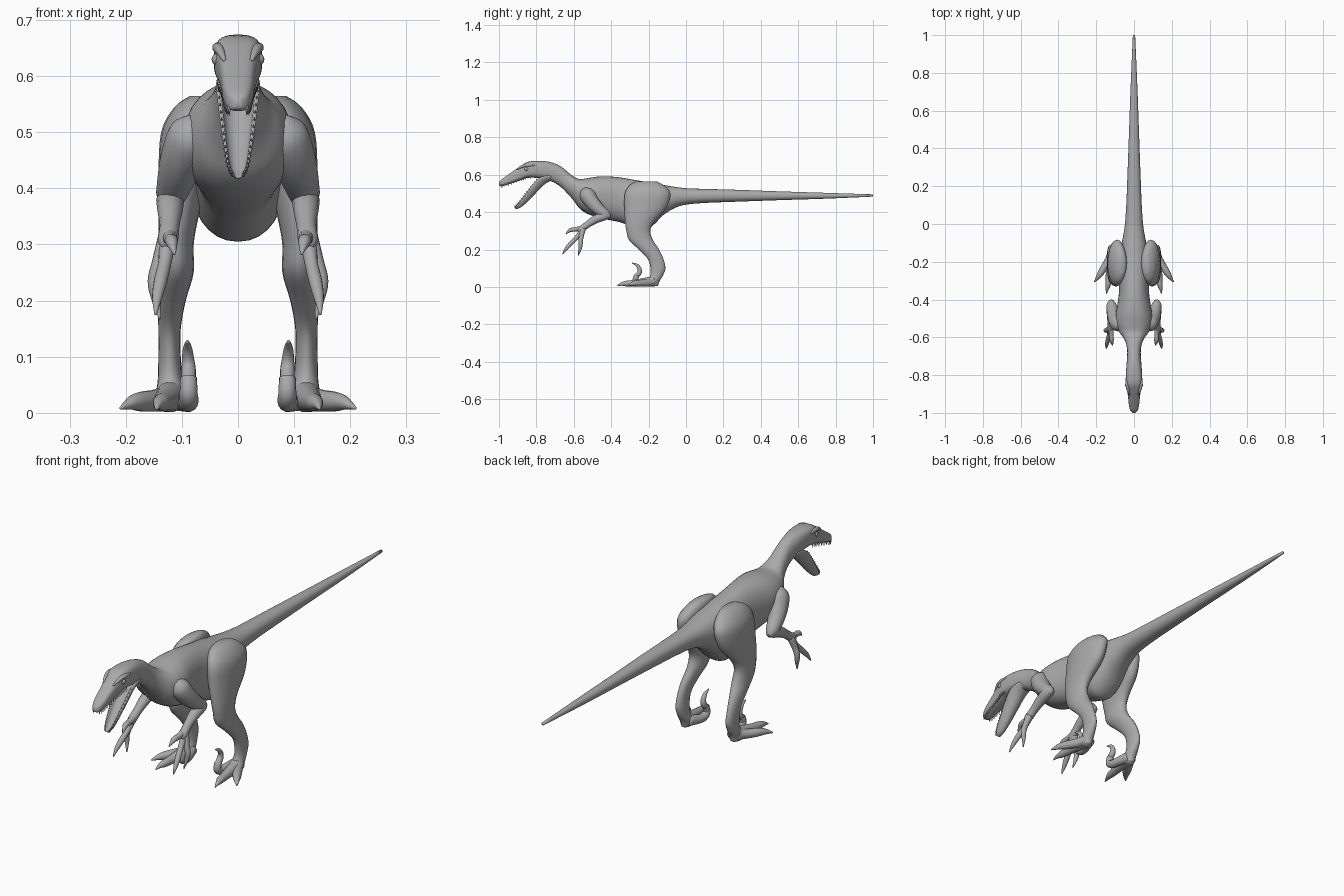
import bpy, bmesh, math
from mathutils import Vector

skin = bpy.data.materials.new("plain grey")
skin.diffuse_color = (0.4, 0.4, 0.4, 1)


def finish(name, bm, mirror=False):
    bmesh.ops.recalc_face_normals(bm, faces=bm.faces)
    for f in bm.faces:
        f.smooth = True
    me = bpy.data.meshes.new(name)
    bm.to_mesh(me)
    bm.free()
    me.materials.append(skin)
    ob = bpy.data.objects.new(name, me)
    bpy.context.collection.objects.link(ob)
    if mirror:
        ob.modifiers.new("mirror", 'MIRROR').use_mirror_merge = False
    return ob


def smooth_rows(rows, n=4):
    """Catmull-Rom resampling of rows of numbers."""
    out = []
    for i in range(len(rows) - 1):
        a, b, c, d = (rows[max(0, min(len(rows) - 1, i + k))] for k in (-1, 0, 1, 2))
        for s in range(n):
            t = s / n
            out.append([0.5 * (2 * q + (r - p) * t + (2 * p - 5 * q + 4 * r - w) * t * t
                               + (3 * q - p - 3 * r + w) * t ** 3)
                        for p, q, r, w in zip(a, b, c, d)])
    return out + [list(rows[-1])]


def loft(name, rings, mirror=False):
    bm = bmesh.new()
    vs = [[bm.verts.new(p) for p in ring] for ring in rings]
    n = len(vs[0])
    for a, b in zip(vs, vs[1:]):
        for i in range(n):
            j = (i + 1) % n
            bm.faces.new((a[i], a[j], b[j], b[i]))
    bm.faces.new(vs[0][::-1])
    bm.faces.new(vs[-1])
    return finish(name, bm, mirror)


def tube(name, rows, sides=14):
    """Mirrored limb along points (x, y, z, radius)."""
    rows = smooth_rows(rows)
    pts = [Vector(r[:3]) for r in rows]
    rings = []
    for i, p in enumerate(pts):
        t = (pts[min(i + 1, len(pts) - 1)] - pts[max(i - 1, 0)]).normalized()
        u = (Vector((1, 0, 0)) - t * t.x).normalized()
        v = t.cross(u)
        r = max(rows[i][3], 0.0015)
        rings.append([p + r * (u * math.cos(a) + v * math.sin(a))
                      for a in (2 * math.pi * k / sides for k in range(sides))])
    return loft(name, rings, True)


def spow(c, p):
    return math.copysign(abs(c) ** (2 / p), c)


# Body from tail tip to snout: y, top z, bottom z, half width
body = [(1, .495, .483, .006), (.75, .503, .472, .017), (.5, .511, .464, .026),
        (.25, .520, .455, .035), (.1, .524, .449, .041), (0, .528, .44, .048),
        (-.06, .535, .422, .057), (-.12, .545, .385, .07), (-.17, .553, .335, .083),
        (-.22, .563, .305, .088), (-.28, .573, .32, .083), (-.35, .585, .345, .079),
        (-.42, .591, .36, .087), (-.48, .589, .375, .097), (-.53, .581, .392, .096),
        (-.57, .577, .42, .08), (-.60, .59, .46, .058), (-.63, .613, .495, .043),
        (-.67, .645, .535, .036), (-.71, .663, .56, .037), (-.75, .672, .573, .040),
        (-.80, .674, .583, .043), (-.845, .669, .583, .042), (-.88, .65, .572, .036),
        (-.92, .622, .558, .031), (-.96, .594, .545, .027), (-.988, .573, .538, .019),
        (-1, .558, .543, .006)]
rings = []
for y, zt, zb, w in smooth_rows(body):
    p = 2.2 + 0.9 * max(0, min(1, (-.72 - y) / .1))
    rings.append([(w * spow(math.cos(a), p), y, (zt + zb) / 2 + (zt - zb) / 2 * spow(math.sin(a), p))
                  for a in (2 * math.pi * k / 32 for k in range(32))])
loft("body_head_and_tail", rings)

# Lower jaw, a hollow trough: y, z of the rim, half width, depth
jaw = [(-.73, .597, .036, .035), (-.785, .583, .039, .046), (-.83, .535, .034, .043),
       (-.87, .485, .027, .037), (-.903, .443, .019, .027), (-.918, .424, .009, .012)]
down = Vector((0, .77, -.64))
rings = []
for y, z, w, h in smooth_rows(jaw):
    c = Vector((0, y, z))
    arc = [math.pi * k / 12 for k in range(13)]
    rings.append([c + Vector((w * math.cos(a), 0, 0)) + down * h * math.sin(a) for a in arc]
                 + [c + Vector((.78 * w * math.cos(a), 0, 0)) + down * .5 * h * math.sin(a)
                    for a in reversed(arc)])
loft("lower_jaw", rings)

# Legs in level slices: z, centre x, centre y, radius x, radius y
leg = [(.565, .065, -.21, .02, .05), (.545, .075, -.21, .038, .09), (.5, .089, -.205, .048, .122),
       (.42, .097, -.218, .045, .112), (.35, .106, -.247, .036, .079), (.3, .110, -.255, .031, .064),
       (.25, .110, -.24, .031, .064), (.2, .118, -.198, .025, .054), (.15, .122, -.163, .020, .042),
       (.1, .122, -.150, .020, .040), (.06, .121, -.158, .022, .034), (.03, .12, -.178, .026, .036),
       (.004, .12, -.18, .02, .03)]
loft("leg", [[(x + rx * math.cos(a), y + ry * math.sin(a), z)
              for a in (2 * math.pi * k / 20 for k in range(20))]
             for z, x, y, rx, ry in smooth_rows(leg)], True)

# Feet: two walking toes and a raised sickle claw
tube("middle_toe", [(.12, -.17, .03, .029), (.125, -.22, .025, .024), (.132, -.28, .02, .018),
                    (.137, -.32, .018, .015), (.142, -.345, .015, .009), (.145, -.367, .007, .002)])
tube("outer_toe", [(.122, -.175, .028, .024), (.145, -.21, .022, .020), (.17, -.25, .02, .018),
                   (.188, -.278, .018, .013), (.21, -.307, .008, .002)])
tube("inner_toe", [(.11, -.17, .028, .024), (.093, -.215, .021, .019), (.088, -.25, .021, .018),
                   (.088, -.270, .036, .016), (.088, -.263, .062, .015)])
tube("sickle_claw", [(.088, -.268, .055, .013), (.088, -.25, .075, .013), (.089, -.248, .095, .011),
                     (.09, -.262, .116, .008), (.09, -.288, .128, .002)])

# Arms
tube("upper_arm", [(.07, -.545, .52, .02), (.082, -.53, .495, .042), (.1, -.50, .45, .039),
                   (.114, -.455, .405, .031), (.12, -.425, .385, .025), (.121, -.405, .375, .012)])
tube("forearm", [(.121, -.405, .382, .012), (.121, -.43, .382, .024), (.121, -.48, .363, .023),
                 (.122, -.525, .335, .018), (.125, -.56, .308, .018), (.126, -.575, .295, .01)])
tube("middle_finger", [(.125, -.55, .312, .016), (.13, -.58, .27, .012), (.138, -.613, .235, .012),
                       (.144, -.64, .205, .009), (.147, -.66, .175, .002)])
tube("outer_finger", [(.127, -.55, .312, .016), (.14, -.56, .27, .013), (.149, -.563, .235, .012),
                      (.146, -.566, .205, .009), (.139, -.577, .167, .002)])
tube("thumb", [(.122, -.55, .315, .015), (.12, -.59, .308, .012), (.118, -.618, .304, .011),
               (.113, -.643, .283, .002)])

# Brow ridges and eyes
tube("brow_ridge", [(.024, -.905, .628, .003), (.032, -.875, .645, .008), (.037, -.845, .651, .009),
                    (.039, -.81, .650, .004)])
bm = bmesh.new()
bmesh.ops.create_uvsphere(bm, u_segments=16, v_segments=10, radius=.011)
bmesh.ops.translate(bm, verts=bm.verts, vec=(.036, -.853, .63))
finish("eye", bm, True)


# Teeth: small cones along both jaw rims
def teeth(name, spots, direction, length):
    bm = bmesh.new()
    q = Vector((0, 0, 1)).rotation_difference(direction).to_matrix().to_4x4()
    for s in spots:
        made = bmesh.ops.create_cone(bm, segments=6, radius1=.0035, radius2=.0005, depth=length,
                                     cap_ends=True, matrix=q)["verts"]
        bmesh.ops.translate(bm, verts=made, vec=s)
    finish(name, bm, True)


head = [r for r in smooth_rows(body, 3) if -.99 < r[0] < -.82]
teeth("upper_teeth", [(.82 * w, y, zb) for y, zt, zb, w in head], Vector((0, 0, -1)), .018)
teeth("lower_teeth", [(.9 * w, y, z) for y, z, w, h in smooth_rows(jaw, 4)[5:-1]], -down, .012)
